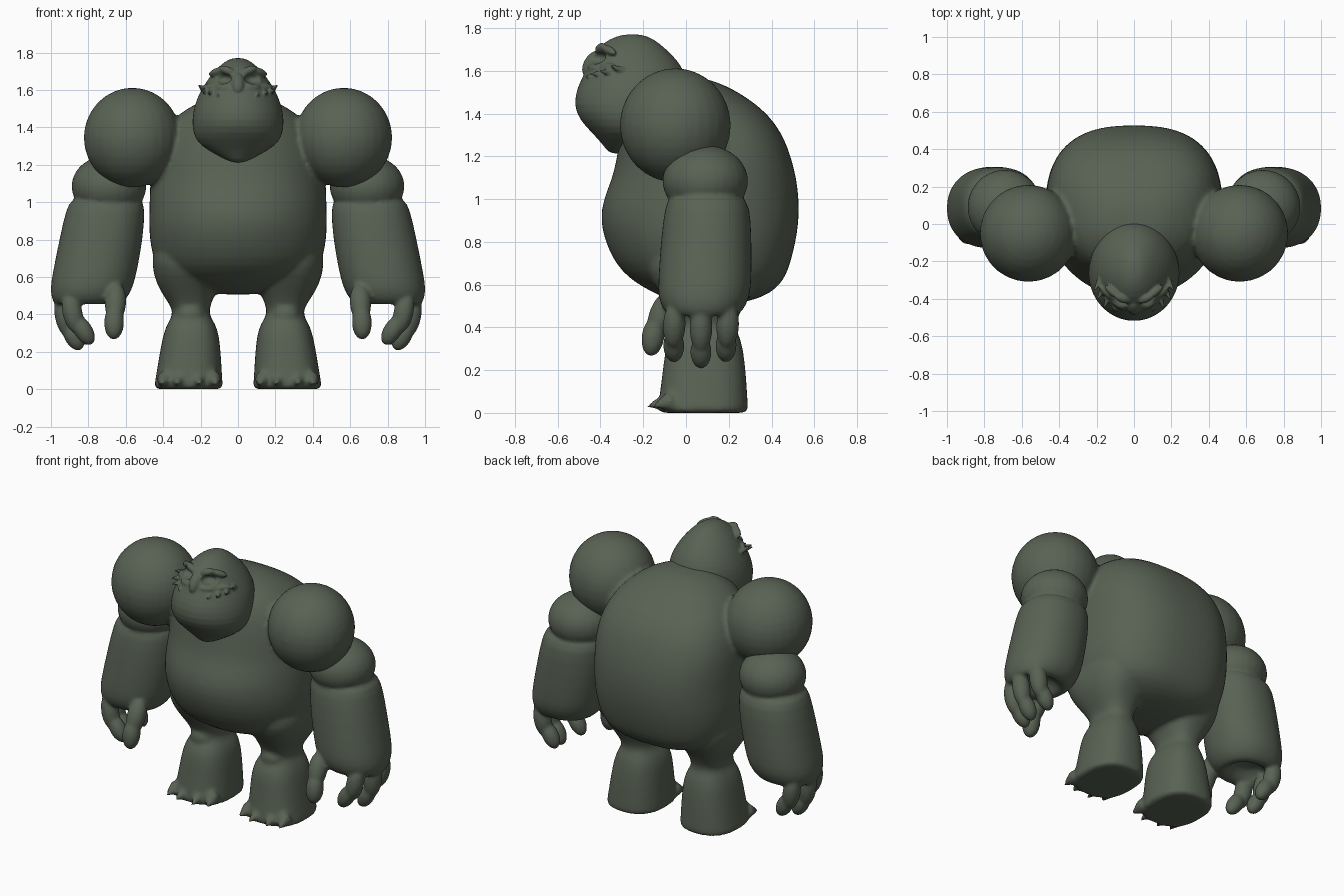
import bpy, bmesh, math
from mathutils import Vector

if "Cube" in bpy.data.objects:
    bpy.data.objects.remove(bpy.data.objects["Cube"])

hide = bpy.data.materials.new("mossy grey skin")
hide.diffuse_color = (0.10, 0.122, 0.088, 1)
hide.use_nodes = True
hide.node_tree.nodes["Principled BSDF"].inputs["Base Color"].default_value = hide.diffuse_color


def finish(name, bm, mirror=False, subsurf=0):
    bmesh.ops.recalc_face_normals(bm, faces=bm.faces)
    me = bpy.data.meshes.new(name)
    bm.to_mesh(me)
    bm.free()
    me.materials.append(hide)
    ob = bpy.data.objects.new(name, me)
    bpy.context.collection.objects.link(ob)
    if subsurf:
        ob.modifiers.new("smooth", 'SUBSURF').levels = subsurf
    if mirror:
        ob.modifiers.new("mirror", 'MIRROR')
    return ob


def loft(name, rings, front=2.0, back=2.0, n=28, **kw):
    """Skin horizontal superellipse rings given as (z, x0, x1, y0, y1)."""
    bm = bmesh.new()
    loops = []
    for z, x0, x1, y0, y1 in rings:
        loop = []
        for i in range(n):
            a = 2 * math.pi * (i + 0.5) / n
            c, s = math.cos(a), math.sin(a)
            p = 2 / (front if s < 0 else back)
            c, s = math.copysign(abs(c) ** p, c), math.copysign(abs(s) ** p, s)
            loop.append(bm.verts.new(((x0 + x1) / 2 + c * (x1 - x0) / 2,
                                      (y0 + y1) / 2 + s * (y1 - y0) / 2, z)))
        loops.append(loop)
    for a, b in zip(loops, loops[1:]):
        for i in range(n):
            j = (i + 1) % n
            bm.faces.new((a[i], a[j], b[j], b[i]))
    bm.faces.new(loops[0])
    bm.faces.new(loops[-1])
    return finish(name, bm, subsurf=1, **kw)


def centred(rings):
    return [(z, -h, h, f, b) for z, h, f, b in rings]


def ball(name, c, r, seg=28, **kw):
    """Ellipsoid from centre and radii."""
    bm = bmesh.new()
    for v in bmesh.ops.create_uvsphere(bm, u_segments=seg, v_segments=seg // 2 + 2, radius=1)['verts']:
        v.co = Vector(c) + Vector(v.co[k] * r[k] for k in range(3))
    return finish(name, bm, **kw)


def limbs(name, items, cone=False, **kw):
    """Ellipsoids or spikes stretched between points, given as (p, q, radius)."""
    bm = bmesh.new()
    for p, q, r in items:
        p, q = Vector(p), Vector(q)
        d = q - p
        rot = d.to_track_quat('Z', 'Y')
        if cone:
            vs = bmesh.ops.create_cone(bm, cap_ends=True, segments=8, radius1=1, radius2=0.15, depth=1)['verts']
            scale = Vector((r, r, d.length))
        else:
            vs = bmesh.ops.create_uvsphere(bm, u_segments=16, v_segments=12, radius=1)['verts']
            scale = Vector((r, r, d.length / 2))
        for v in vs:
            v.co = (p + q) / 2 + rot @ (v.co * scale)
    return finish(name, bm, **kw)


def fuse(name, parts, voxel, smooth):
    """Join parts and blend them into one sculpted skin."""
    bpy.ops.object.select_all(action='DESELECT')
    for p in parts:
        p.select_set(True)
    bpy.context.view_layer.objects.active = parts[0]
    bpy.ops.object.convert(target='MESH')
    bpy.ops.object.join()
    ob = bpy.context.view_layer.objects.active
    ob.name = name
    rm = ob.modifiers.new("blend", 'REMESH')
    rm.mode, rm.voxel_size, rm.use_smooth_shade = 'VOXEL', voxel, True
    sm = ob.modifiers.new("relax", 'SMOOTH')
    sm.factor, sm.iterations = 0.5, smooth
    bpy.ops.object.convert(target='MESH')
    bpy.ops.object.shade_smooth()
    return ob


# Torso with bulging belly and humped back
torso = loft("torso", centred([
    (0.505, .10, .00, .20), (0.525, .22, -.07, .31), (0.56, .33, -.15, .40), (0.62, .42, -.26, .46),
    (0.70, .455, -.335, .49), (0.80, .475, -.38, .515), (0.90, .478, -.405, .53), (1.0, .475, -.39, .53),
    (1.1, .472, -.345, .518), (1.2, .465, -.325, .492), (1.3, .44, -.308, .455), (1.4, .39, -.285, .385),
    (1.48, .31, -.24, .28), (1.535, .21, -.16, .18), (1.57, .11, -.08, .08)]), front=2.0, back=2.6, n=32)

# Round shoulders
shoulder = ball("shoulder", (.565, -.05, 1.345), (.26, .26, .267), mirror=True)

# Legs: hip, narrow knee, flared shin, claws
leg = loft("leg", [
    (.78, .10, .46, -.20, .36), (.66, .08, .462, -.19, .36), (.57, .10, .44, -.13, .32),
    (.50, .125, .40, -.08, .27), (.43, .155, .35, -.04, .235), (.39, .15, .352, -.05, .235),
    (.35, .12, .38, -.08, .255), (.29, .10, .402, -.10, .27), (.18, .09, .422, -.112, .282),
    (.07, .084, .44, -.127, .289), (.02, .08, .449, -.132, .292), (.0, .084, .446, -.128, .288),
    (.0, .12, .41, -.09, .25)], front=2.5, back=2.5, n=24, mirror=True)
knee = ball("knee", (.255, -.02, .40), (.07, .05, .055), seg=14, mirror=True)
claws = limbs("toe_claws", [((x, -.07, .055), (x + dx, y, .03), .052) for x, dx, y in
                            ((.135, -.02, -.155), (.215, -.01, -.182), (.315, .01, -.182), (.39, .02, -.155))],
              cone=True, mirror=True)
fuse("body_and_legs", [torso, shoulder, leg, knee, claws], .014, 5)

# Arms: upper bulge, cuff-like forearm hollow underneath, fingers and thumb
upper_arm = ball("upper_arm", (.69, .09, 1.085), (.2, .2, .167), mirror=True)
forearm = loft("forearm", [
    (1.03, .57, .84, .0, .2), (1.01, .515, .89, -.075, .265), (.975, .493, .919, -.10, .302),
    (.80, .507, .957, -.12, .309), (.62, .54, .993, -.132, .309), (.54, .562, 1.006, -.132, .30),
    (.48, .595, .998, -.11, .27), (.445, .64, .975, -.065, .23), (.46, .68, .935, -.02, .185),
    (.53, .72, .88, .02, .14)], front=2.2, back=2.2, n=24, mirror=True)
fingers = limbs("fingers", [
    ((.91, -.05, .52), (.86, -.06, .30), .054), ((.875, -.06, .39), (.78, -.055, .24), .05),
    ((.945, .07, .52), (.91, .07, .28), .054), ((.92, .07, .36), (.84, .07, .21), .05),
    ((.92, .20, .52), (.88, .19, .30), .054), ((.89, .19, .39), (.805, .185, .24), .05)], mirror=True)
thumb = limbs("thumb", [((.65, -.07, .57), (.66, -.155, .36), .058),
                        ((.66, -.14, .45), (.665, -.168, .265), .054)], mirror=True)
fuse("arms", [upper_arm, forearm, fingers, thumb], .011, 4)

# Head with pointed chin
head = loft("head", centred([
    (1.21, .03, -.36, -.28), (1.25, .11, -.385, -.2), (1.31, .215, -.44, -.1), (1.37, .242, -.50, -.03),
    (1.44, .248, -.527, 0), (1.52, .234, -.512, .02), (1.58, .209, -.48, .0), (1.64, .174, -.455, -.03),
    (1.70, .13, -.425, -.09), (1.75, .075, -.36, -.15), (1.772, .03, -.29, -.21)]))

# Eye sockets carved out of the head
cutter = ball("eye_socket_cutter", (.085, -.425, 1.662), (.052, .055, .03), mirror=True)
cut = head.modifiers.new("sockets", 'BOOLEAN')
cut.operation, cut.object = 'DIFFERENCE', cutter

# Brow, nose, cheek ridges and cheek spikes
face = limbs("face_ridges", [
    ((.02, -.415, 1.69), (.10, -.385, 1.72), .022), ((.075, -.395, 1.715), (.155, -.33, 1.68), .02),
    ((.03, -.455, 1.612), (.12, -.41, 1.612), .02), ((.10, -.41, 1.608), (.185, -.33, 1.62), .02)], mirror=True)
nose = limbs("nose", [((0, -.41, 1.69), (0, -.475, 1.58), .035)])
spikes = limbs("cheek_spikes", [
    ((.18, -.30, 1.60), (.215, -.36, 1.63), .02), ((.165, -.35, 1.59), (.20, -.41, 1.60), .02),
    ((.135, -.39, 1.585), (.165, -.455, 1.585), .02), ((.10, -.425, 1.58), (.108, -.475, 1.57), .018)],
    cone=True, mirror=True)
bpy.context.view_layer.update()
fuse("head", [head, face, nose, spikes], .007, 3)
bpy.data.objects.remove(cutter)
